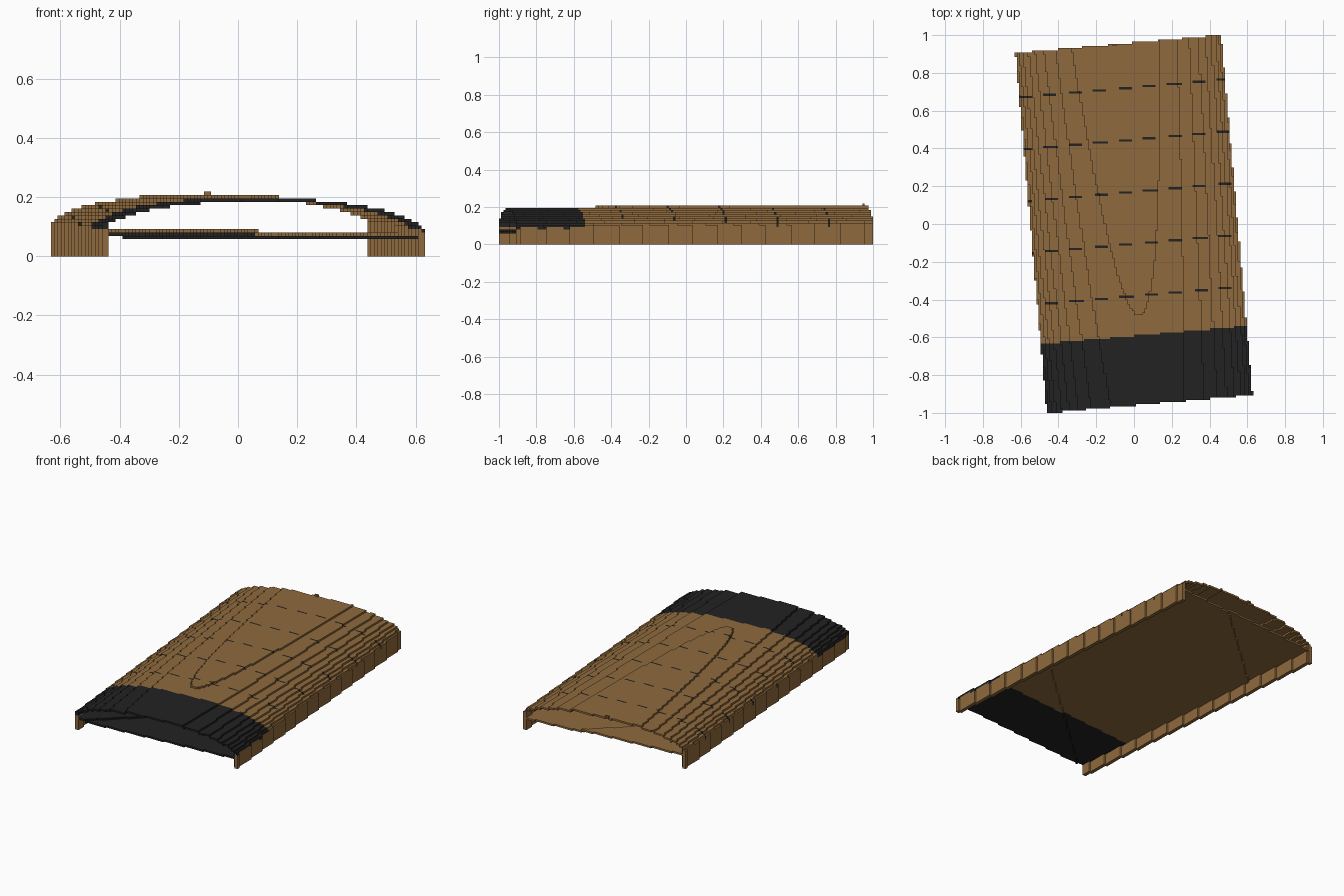
import bpy, bmesh, math

cube = bpy.data.objects.get("Cube")
if cube:
    bpy.data.objects.remove(cube, do_unlink=True)

STEP = 2 / 174                      # size of one block
ANGLE = math.radians(5)             # the whole panel is turned about z
HALF_W, HALF_L = 0.547, 0.957       # half width and half length
SKIRT_IN = 0.523                    # inner face of the side skirts
SKIRT_TOP = 8                       # skirt height in blocks
CAP_V = -0.59                       # front of this line is black
STRAPS = [0.72, 0.445, 0.17, -0.105, -0.38]
CS, SN = math.cos(ANGLE), math.sin(ANGLE)


def make_material(name, rgb):
    mat = bpy.data.materials.new(name)
    mat.use_nodes = True
    mat.diffuse_color = (*rgb, 1)
    bsdf = mat.node_tree.nodes["Principled BSDF"]
    bsdf.inputs["Base Color"].default_value = (*rgb, 1)
    bsdf.inputs["Roughness"].default_value = 0.8
    return mat


brown = make_material("warm brown", (0.275, 0.144, 0.047))
black = make_material("soft black", (0.016, 0.016, 0.016))


def tilt(u, v):
    return 0.008 * v - 0.006 * u


def roof_level(u, v):
    """Top of the arched roof, in blocks."""
    arch = math.sqrt(max(0, 1 - (u / 0.56) ** 2))
    return round((0.08 + 0.125 * arch + tilt(u, v)) / STEP)


def column(x, y):
    """Parts found in one column of blocks: {part: (bottom, top)}."""
    u, v = x * CS + y * SN, -x * SN + y * CS
    if abs(u) > HALF_W or abs(v) > HALF_L:
        return {}
    parts = {}
    cap = v < CAP_V
    # Arched roof, thick enough to close each stair step
    top = roof_level(u, v)
    outer = u + math.copysign(STEP, u)
    bottom = min(top - 1, roof_level(outer, v))
    if abs(u) > SKIRT_IN:
        bottom = min(bottom, SKIRT_TOP)
        parts["left_skirt" if u > 0 else "right_skirt"] = (0, SKIRT_TOP)
    else:
        # Thin flat panel under the arch
        low = round((0.068 + tilt(u, v)) / STEP)
        parts["floor_front_band" if cap else "floor_panel"] = (low, low + 1)
    strap = any(abs(v - s) < STEP * 0.27 for s in STRAPS)
    name = "roof_front_band" if cap else "roof_straps" if strap else "roof_shell"
    parts[name] = (bottom, top)
    return parts


meshes = {}


def add_box(part, x, y0, y1, z0, z1):
    bm = meshes.setdefault(part, bmesh.new() if part not in meshes else None)
    r = STEP / 2
    lower = [bm.verts.new((x + a * r, b, z0 * STEP))
             for a, b in ((-1, y0), (1, y0), (1, y1), (-1, y1))]
    upper = [bm.verts.new((q.co.x, q.co.y, z1 * STEP)) for q in lower]
    bm.faces.new(lower[::-1])
    bm.faces.new(upper)
    for i in range(4):
        j = (i + 1) % 4
        bm.faces.new((lower[i], lower[j], upper[j], upper[i]))


# Walk each row of columns and join equal neighbours into long boxes
for i in range(-55, 55):
    x = (i + 0.5) * STEP
    running = {}
    for j in range(-88, 89):
        y0 = j * STEP
        here = column(x, y0 + STEP / 2)
        for part, (span, start) in list(running.items()):
            if here.get(part) != span:
                add_box(part, x, start, y0, *span)
                del running[part]
        for part, span in here.items():
            running.setdefault(part, (span, y0))

# One object per part
for part, bm in meshes.items():
    mesh = bpy.data.meshes.new(part)
    bm.to_mesh(mesh)
    bm.free()
    dark = "band" in part or "straps" in part
    mesh.materials.append(black if dark else brown)
    bpy.context.collection.objects.link(bpy.data.objects.new(part, mesh))
